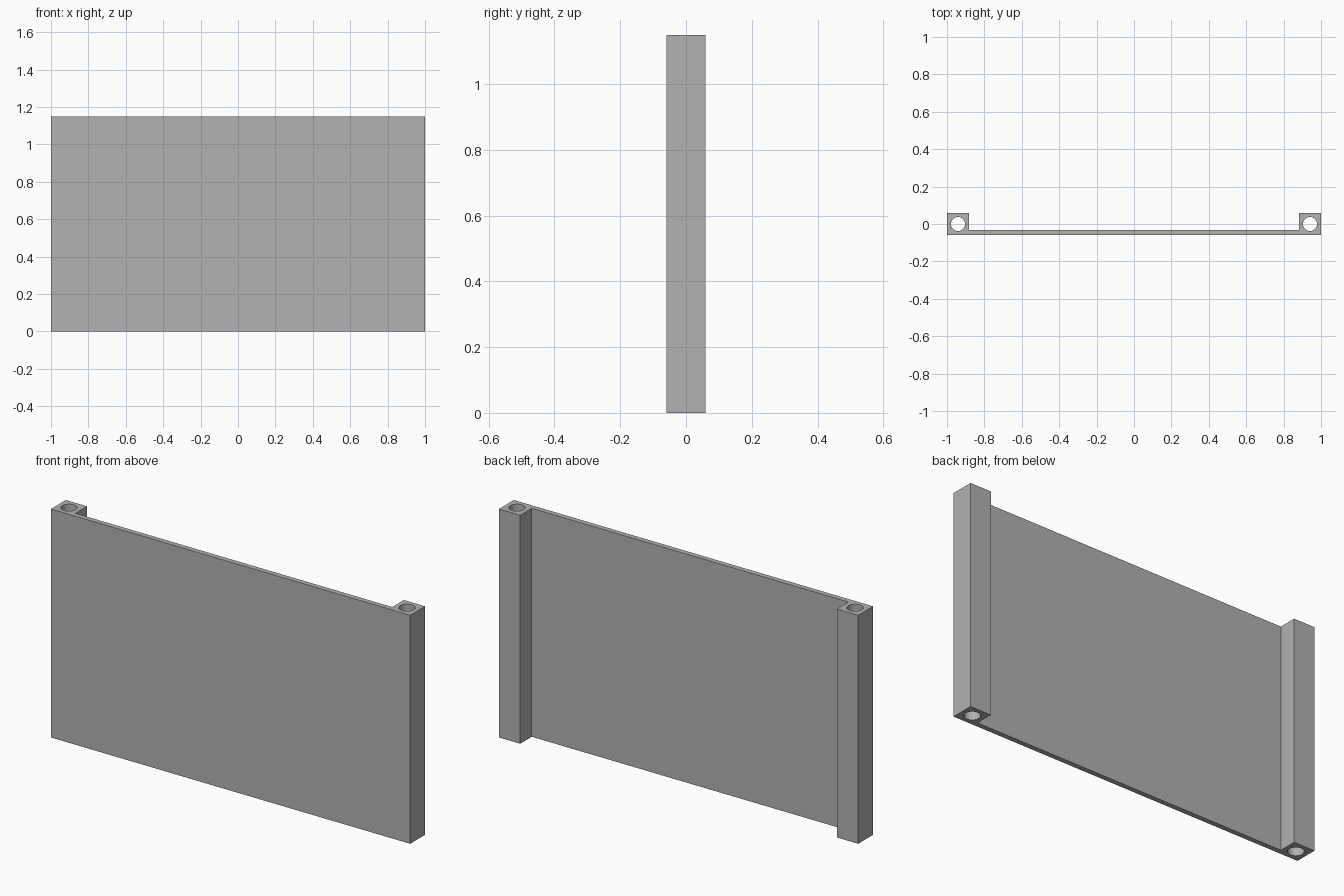
import bpy
import bmesh
from math import cos, sin, tau

cube = bpy.data.objects.get("Cube")
if cube:
    bpy.data.objects.remove(cube, do_unlink=True)

HALF_WIDTH, HALF_DEPTH, HEIGHT = 1.0, 0.059, 1.15
POST = 2 * HALF_DEPTH        # square corner posts
PANEL = 0.026                # front sheet thickness
BORE, SIDES = 0.0375, 48     # rod hole through each post

grey = bpy.data.materials.new("plain grey")
grey.use_nodes = True
grey.diffuse_color = (0.445, 0.445, 0.445, 1)
grey.node_tree.nodes["Principled BSDF"].inputs["Base Color"].default_value = grey.diffuse_color


def add_loop(bm, points):
    verts = [bm.verts.new((x, y, 0)) for x, y in points]
    return [bm.edges.new((v, verts[i - 1])) for i, v in enumerate(verts)]


bm = bmesh.new()

# U-shaped outline: thin front sheet with a post at each end
inner, step = HALF_WIDTH - POST, PANEL - HALF_DEPTH
right_half = [(HALF_WIDTH, -HALF_DEPTH), (HALF_WIDTH, HALF_DEPTH),
              (inner, HALF_DEPTH), (inner, step)]
edges = add_loop(bm, right_half + [(-x, y) for x, y in reversed(right_half)])

# Round bores in both posts
for side in (-1, 1):
    centre = side * (HALF_WIDTH - POST / 2)
    edges += add_loop(bm, [(centre + BORE * cos(tau * i / SIDES), BORE * sin(tau * i / SIDES))
                           for i in range(SIDES)])

# Fill the section and raise it to full height
bmesh.ops.triangle_fill(bm, edges=edges, use_beauty=True)
raised = bmesh.ops.extrude_face_region(bm, geom=bm.faces[:], use_keep_orig=True)
top_verts = [g for g in raised["geom"] if isinstance(g, bmesh.types.BMVert)]
bmesh.ops.translate(bm, verts=top_verts, vec=(0, 0, HEIGHT))
bmesh.ops.recalc_face_normals(bm, faces=bm.faces[:])

mesh = bpy.data.meshes.new("panel_with_posts")
bm.to_mesh(mesh)
bm.free()
mesh.materials.append(grey)
panel = bpy.data.objects.new("panel_with_posts", mesh)
bpy.context.collection.objects.link(panel)

# Smooth bores, crisp corners
bpy.ops.object.select_all(action="DESELECT")
panel.select_set(True)
bpy.context.view_layer.objects.active = panel
bpy.ops.object.shade_smooth_by_angle()
